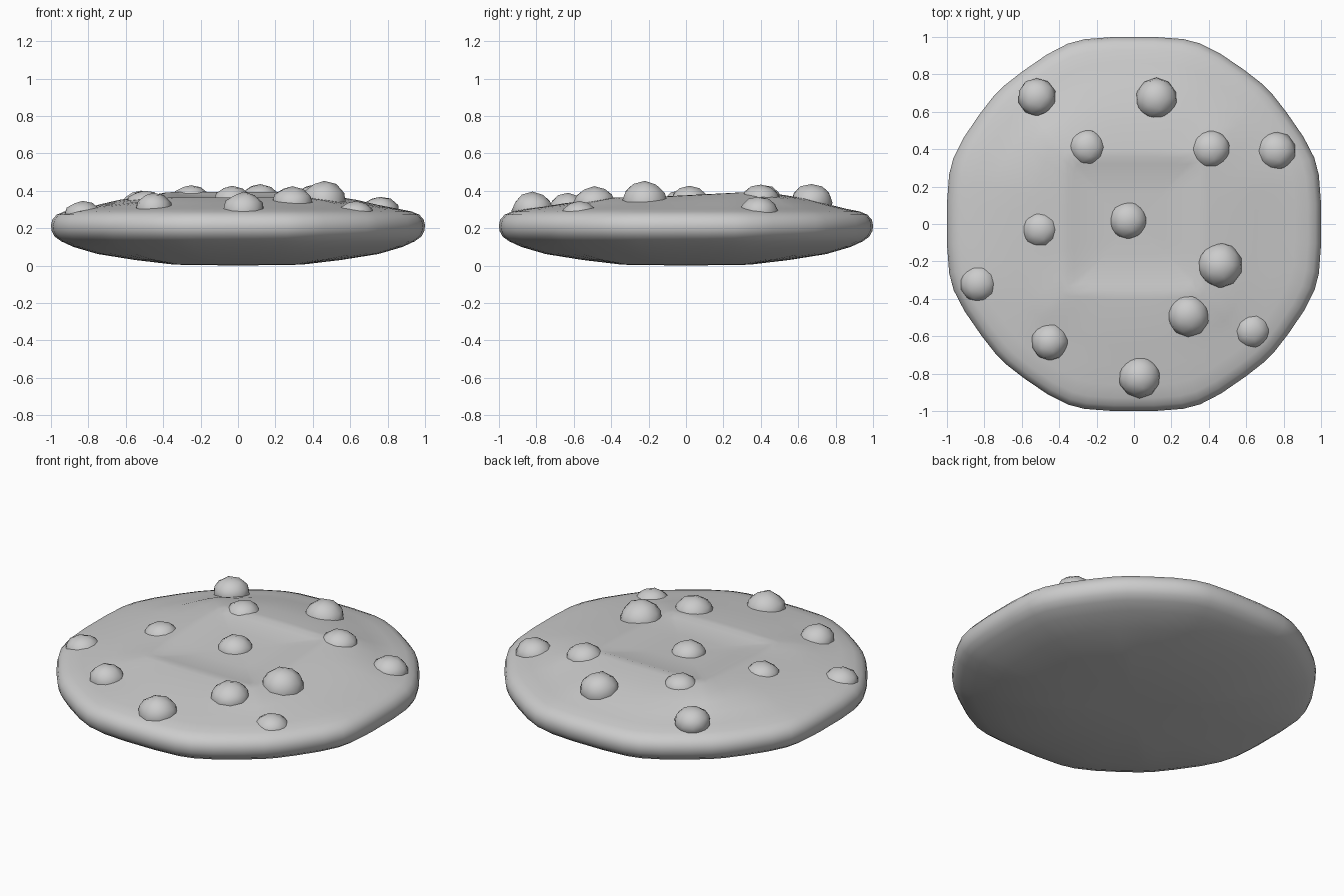
import bpy, bmesh, math, random
from mathutils import Vector

if "Cube" in bpy.data.objects:
    bpy.data.objects.remove(bpy.data.objects["Cube"])

random.seed(4)

# Twelve-sided outline with slightly rounded corners
quarter = [(0.33, 1.0), (-0.33, 1.0), (-0.735, 0.72)]
outline = []
for k in range(4):
    c, s = round(math.cos(k * math.pi / 2)), round(math.sin(k * math.pi / 2))
    outline += [Vector((x * c - y * s, x * s + y * c)) for x, y in quarter]


def round_corners(pts, cut):
    out = []
    for i, p in enumerate(pts):
        out += [p.lerp(pts[i - 1], cut), p.lerp(pts[(i + 1) % len(pts)], cut)]
    return out


outline = round_corners(round_corners(outline, 0.17), 0.25)


def square(p, half):
    return p * (half / max(abs(p.x), abs(p.y)))


# Cookie body: (scale, height, squareness), bottom centre to top centre
rings = [(0.17, 0.003, 1), (0.34, 0.005, 0.7), (0.55, 0.03, 0.3), (0.75, 0.062, 0),
         (0.88, 0.10, 0), (0.945, 0.13, 0), (0.98, 0.155, 0), (0.996, 0.185, 0),
         (1.0, 0.215, 0), (0.993, 0.245, 0), (0.97, 0.272, 0), (0.93, 0.289, 0),
         (0.86, 0.303, 0), (0.76, 0.32, 0), (0.65, 0.342, 0.2), (0.52, 0.36, 0.5),
         (0.40, 0.373, 0.85), (0.355, 0.376, 1), (0.32, 0.367, 1), (0.16, 0.363, 1)]


def top_tilt(y, scale, z):
    # the rear of the top swells a little higher than the front
    if z < 0.31:
        return 0
    return 0.018 * max(-0.6, min(1, y / 0.35)) * min(1, (z - 0.30) / 0.05)


bm = bmesh.new()
loops = []
for scale, z, sq in rings:
    loop = []
    for p in outline:
        q = (p * scale).lerp(square(p, scale), sq)
        loop.append(bm.verts.new((q.x, q.y, z + top_tilt(q.y, scale, z))))
    loops.append(loop)
n = len(outline)
for a, b in zip(loops, loops[1:]):
    for i in range(n):
        j = (i + 1) % n
        bm.faces.new((a[i], a[j], b[j], b[i]))
for loop, z in ((loops[0], 0.0), (loops[-1], 0.362)):
    hub = bm.verts.new((0, 0, z))
    for i in range(n):
        bm.faces.new((loop[i], loop[(i + 1) % n], hub))
bmesh.ops.recalc_face_normals(bm, faces=bm.faces)
me = bpy.data.meshes.new("cookie_body")
bm.to_mesh(me)
bm.free()
me.shade_smooth()
bpy.context.collection.objects.link(bpy.data.objects.new("cookie_body", me))

# Chips: x, y, radius, top height, vertical radius
chips = [(-0.52, 0.68, 0.102, 0.402, 0.085), (0.12, 0.67, 0.113, 0.437, 0.10),
         (-0.25, 0.41, 0.098, 0.432, 0.075), (0.41, 0.40, 0.104, 0.433, 0.08),
         (0.76, 0.39, 0.105, 0.370, 0.085), (-0.03, 0.02, 0.103, 0.425, 0.08),
         (-0.50, -0.03, 0.098, 0.402, 0.075), (0.46, -0.22, 0.122, 0.450, 0.11),
         (-0.83, -0.32, 0.100, 0.345, 0.075), (0.29, -0.49, 0.112, 0.422, 0.09),
         (0.63, -0.57, 0.097, 0.345, 0.075), (-0.45, -0.63, 0.102, 0.388, 0.09),
         (0.03, -0.82, 0.112, 0.393, 0.10)]
for i, (x, y, r, top, rz) in enumerate(chips):
    bm = bmesh.new()
    bmesh.ops.create_icosphere(bm, subdivisions=2, radius=1)
    for v in bm.verts:
        v.co *= random.uniform(0.97, 1.03)
        v.co = Vector((x + v.co.x * r, y + v.co.y * r, top - rz + v.co.z * rz))
    me = bpy.data.meshes.new(f"chip_{i + 1}")
    bm.to_mesh(me)
    bm.free()
    me.shade_smooth()
    bpy.context.collection.objects.link(bpy.data.objects.new(me.name, me))
